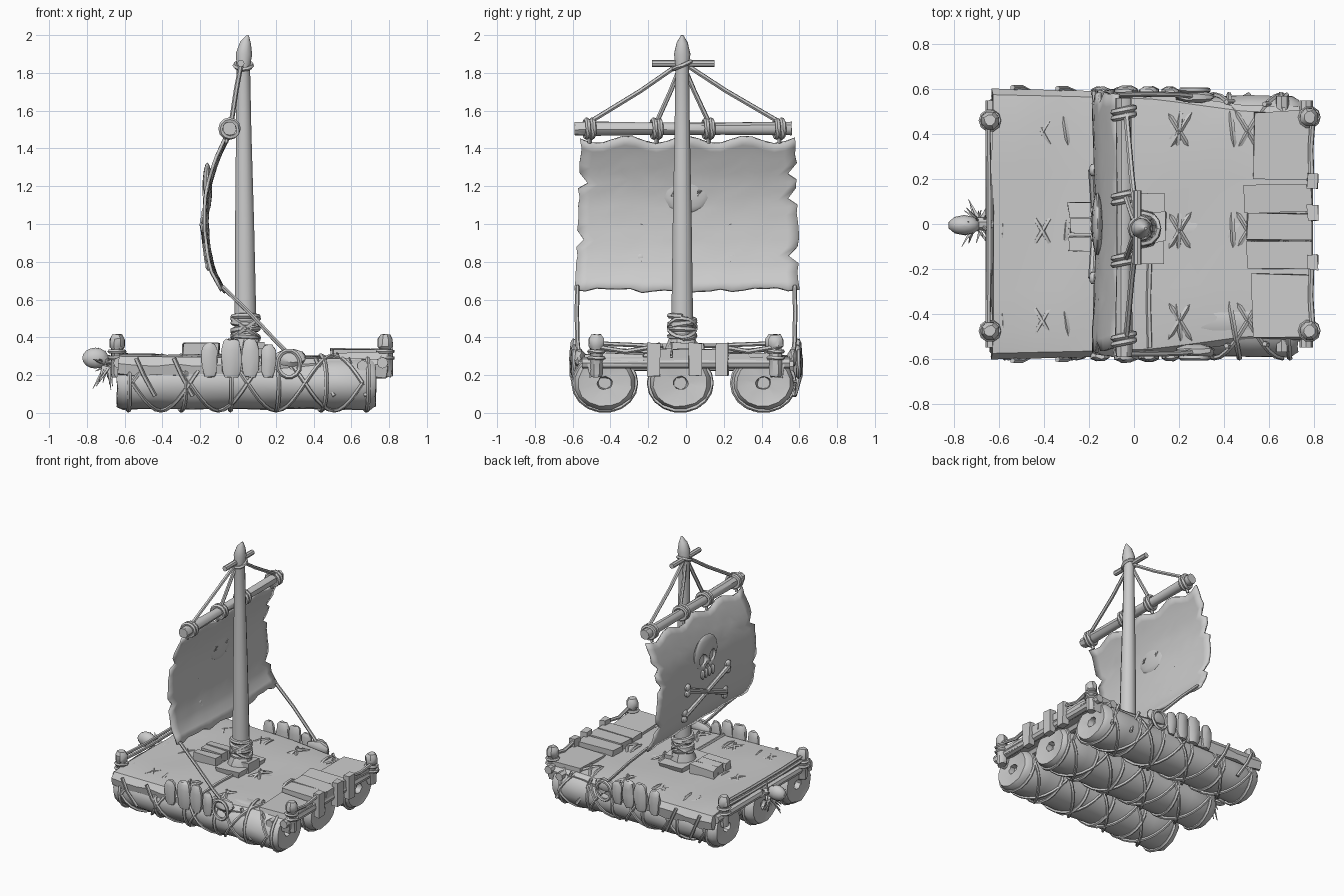
import bpy, math, random
from mathutils import Vector, Matrix

if "Cube" in bpy.data.objects:
    bpy.data.objects.remove(bpy.data.objects["Cube"])
random.seed(4)
J = lambda a: random.uniform(-a, a)


def make(name, verts, faces, angle=40):
    me = bpy.data.meshes.new(name)
    me.from_pydata([tuple(v) for v in verts], [], faces)
    me.validate()
    me.shade_smooth()
    me.set_sharp_from_angle(angle=math.radians(angle))
    ob = bpy.data.objects.new(name, me)
    bpy.context.collection.objects.link(ob)
    return ob


def skin(name, rings, closed=False, angle=40):
    """Bridge equal rings of points, with capped or joined ends."""
    n, m = len(rings[0]), len(rings)
    verts = [v for r in rings for v in r]
    faces = [(i % m * n + k, i % m * n + (k + 1) % n, (i + 1) % m * n + (k + 1) % n, (i + 1) % m * n + k)
             for i in range(m if closed else m - 1) for k in range(n)]
    if not closed:
        faces += [tuple(reversed(range(n))), tuple(range((m - 1) * n, m * n))]
    return make(name, verts, faces, angle)


def tube(name, pts, r, n=7, closed=False):
    """Rope or pole along a path; r is one radius or one per point."""
    pts = [Vector(p) for p in pts]
    m, u, rings = len(pts), None, []
    for i, p in enumerate(pts):
        a = pts[(i - 1) % m] if closed or i else p
        b = pts[(i + 1) % m] if closed or i < m - 1 else p
        t = (b - a).normalized()
        u = t.orthogonal() if u is None else u - t * u.dot(t)
        u.normalize()
        w, rr = t.cross(u), r[i] if isinstance(r, (list, tuple)) else r
        rings.append([p + (u * math.cos(q) + w * math.sin(q)) * rr
                      for q in (2 * math.pi * k / n for k in range(n))])
    return skin(name, rings, closed)


def lathe(name, base, axis, profile, n=12, s=(1, 1), jit=0.0):
    """Turned shape; profile is (distance, radius) along x, y or z."""
    order = {'x': (0, 1, 2), 'y': (1, 2, 0), 'z': (2, 0, 1)}[axis]
    rings = []
    for d, r in profile:
        ring = []
        for k in range(n):
            q, v = 2 * math.pi * (k + .5) / n, Vector(base)
            v[order[0]] += d + J(jit)
            v[order[1]] += r * s[0] * math.cos(q) + J(jit)
            v[order[2]] += r * s[1] * math.sin(q) + J(jit)
            ring.append(v)
        rings.append(ring)
    return skin(name, rings)


def ball(name, c, s, n=12):
    prof = [(-s[2] * math.cos(a), max(.02, math.sin(a))) for a in (math.pi * i / 8 for i in range(9))]
    return lathe(name, c, 'z', prof, n, (s[0], s[1]))


def box(name, lo, hi, jit=0.006):
    v = [Vector((x + J(jit), y + J(jit), z + J(jit))) for x, y in
         ((lo[0], lo[1]), (hi[0], lo[1]), (hi[0], hi[1]), (lo[0], hi[1])) for z in (lo[2], hi[2])]
    return skin(name, [v[0::2], v[1::2]])


def lerp(table, t):
    for (a, u), (b, v) in zip(table, table[1:]):
        if t <= b:
            return u + (v - u) * max(0, t - a) / (b - a)
    return table[-1][1]


# floating logs with hollow hubs, and their lashings
LZ, LR = 0.158, 0.142
for y0, tag in ((-0.43, 'front'), (-0.03, 'middle'), (0.41, 'rear')):
    x0, L = -0.64, 1.37
    prof = [(.05, .03), (.01, .035), (.005, .1), (0, .125), (.03, LR)]
    prof += [(.03 + (L - .06) * i / 7, LR - .006 * (i % 2)) for i in range(1, 7)]
    prof += [(L - .03, LR), (L, .125), (L - .005, .1), (L - .01, .035), (L - .05, .03)]
    lathe(tag + '_log', (x0, y0, LZ), 'x', prof, 16, (1.15, 1), .004)
    for sgn in (-1, 1):
        for ph in (0, math.pi):
            pts = []
            for i in range(41):
                q = sgn * 4 * math.pi * i / 40 + ph
                pts.append((-.56 + 1.22 * i / 40, y0 + math.cos(q) * .166, LZ + math.sin(q) * .146))
            tube(tag + '_log_lashing', pts, .011, 5)
    for xr in (-.58, -.3, -.04, .2, .44, .68):
        tilt = J(.03)
        tube(tag + '_log_band', [(xr + tilt * math.cos(q), y0 + math.cos(q) * .166, LZ + math.sin(q) * .146)
             for q in (2 * math.pi * k / 18 for k in range(18))], .012, 5, True)

# cross beams under the deck
for xb in (-.5, -.1, .3, .66):
    tube('cross_beam', [(xb, -.57, .25), (xb, .57, .25)], .03, 7)

# draped cloth deck with hanging side skirts
half = [(-.63, .59), (-.2, .58), (.1, .57), (.5, .515), (.8, .51)]
rings = []
for i in range(15):
    x = -.63 + 1.42 * i / 14
    h, zt = lerp(half, x), lerp([(-.63, .31), (.2, .3), (.8, .295)], x)
    ring = [(-h, .195 + J(.015)), (-h - .012, .255 + J(.01)), (-h + .015, zt - .01)]
    ring += [(h * f, zt + J(.007)) for f in (-.8, -.5, -.2, .1, .4, .75)]
    ring += [(h - .015, zt - .01), (h + .012, .255 + J(.01)), (h, .195 + J(.015)),
             (h - .02, .2), (h - .05, .25), (-h + .05, .25), (-h + .02, .2)]
    rings.append([(x + J(.008), y, z) for y, z in ring])
skin('cloth_deck', rings, angle=28)

# loose planks, patches and a mast step on the deck
for k in range(3):
    box('stern_plank', (.5 + J(.01), -.2 + k * .127, .28), (.79, -.08 + k * .127, .335 + J(.008)))
box('stern_patch_front', (.53, -.51, .28), (.79, -.22, .315), .012)
box('stern_patch_rear', (.53, .2, .28), (.79, .5, .312), .012)
for k in range(3):
    box('deck_plank', (-.29 + J(.01), -.12 + k * .075, .29), (-.1, -.055 + k * .075, .36 + J(.012)))
box('mast_step', (-.06, -.17, .29), (.13, .13, .335), .01)
box('mast_wedge', (.08, -.08, .3), (.14, .05, .37), .008)
tube('deck_seam', [(.07, -.55, .3), (.065, -.35, .305), (.07, -.15, .305)], .012, 5)

# mast with pointed tip and rope wrap
MY = -.02
tube('mast', [(.04, MY, .28), (.04, MY, .45), (.035, MY, 1.0), (.03, MY, 1.5), (.028, MY, 1.84), (.032, MY, 1.9),
              (.04, MY, 1.96), (.052, MY, 2.0)], [.062, .06, .052, .042, .037, .045, .03, .006], 12)
wrap = []
for i in range(61):
    q = 2 * math.pi * i / 12
    wrap.append((.04 + math.cos(q) * .066, MY + math.sin(q) * .066, .39 + .024 * i / 12 + .012 * math.sin(q * .7)))
tube('mast_wrap', wrap, .015, 6)
for s in (-1, 1):
    tube('mast_wrap_cross', [(.04 + math.cos(q) * .07, MY + math.sin(q) * .07, .45 + s * .05 * math.cos(q))
         for q in (2 * math.pi * k / 14 for k in range(14))], .013, 5, True)
lathe('mast_foot', (.04, MY, .3), 'z', [(0, .095), (.05, .085), (.1, .066)], 9, jit=.006)

# crossbar and yard
tube('crossbar', [(.015, -.18, 1.85), (.015, .15, 1.85)], .019, 8)
tube('crossbar_knot', [(.028 + math.cos(q) * .045, MY + math.sin(q) * .045, 1.84 + .02 * math.sin(q))
     for q in (2 * math.pi * k / 12 for k in range(12))], .012, 5, True)
YX, YZ = -.045, 1.505
lathe('yard', (YX, 0, YZ), 'y', [(-.59, .036), (-.5, .039), (-.2, .035), (.2, .033), (.56, .037)], 9, jit=.002)

# rope knots on the yard and stays to the mast head
for y in (-.51, -.155, .12, .495):
    for dy in (-.016, .012):
        tube('yard_knot', [(YX + math.cos(q) * .045, y + dy + .01 * math.cos(q), YZ + math.sin(q) * .045)
             for q in (2 * math.pi * k / 12 for k in range(12))], .015, 6, True)
    tube('mast_stay', [(.015, MY + y * .05, 1.84), (-.01, MY + (y - MY) * .45, 1.705),
                       (-.035, y, 1.54)], .013, 6)
    tube('sail_tie', [(YX, y, 1.49), (YX - .02, y, 1.43)], .012, 5)

# billowing torn sail
bow = [(.64, -.075), (.75, -.135), (.87, -.16), (1.0, -.172), (1.12, -.17), (1.25, -.145), (1.36, -.105), (1.47, -.055)]
NU, NV, verts = 20, 18, []
for j in range(NV + 1):
    v = j / NV
    left = -.585 + .03 * v + J(.007) + (.04 if j in (6, 13) else 0)
    right = .598 - .02 * v + J(.007) - (.045 if j in (4, 11, 14) else 0)
    for i in range(NU + 1):
        y = left + (right - left) * i / NU
        bot = .645 + .02 * abs(y) + (J(.012) if j == 0 else 0)
        top = 1.445 + .02 * math.cos(y * 20)
        z = bot + (top - bot) * v
        verts.append((lerp(bow, z) + .008 * math.cos(y * 5) + J(.002), y, z))
W = NU + 1
sail = make('sail', verts, [(j * W + i, j * W + i + 1, j * W + W + i + 1, j * W + W + i)
                            for j in range(NV) for i in range(NU)], 50)
mod = sail.modifiers.new('thickness', 'SOLIDIFY')
mod.thickness, mod.offset = .016, 0

# raised skull and crossed bones on the outer face of the sail
SX = lambda z: lerp(bow, z) - .006
skull = ball('skull', (SX(1.19), 0, 1.19), (.026, .14, .135), 20)
for y, z, r in ((-.055, 1.16, .042), (.055, 1.16, .042), (0, 1.095, .02)):
    cut = ball('skull_cutter', (SX(z) - .02, y, z), (.05, r, r))
    cut.hide_render = True
    cut.hide_set(True)
    b = skull.modifiers.new('socket', 'BOOLEAN')
    b.object, b.operation = cut, 'DIFFERENCE'
for k in range(4):
    y = -.06 + k * .04
    ball('tooth', (SX(1.05) - .004, y, 1.05), (.014, .019, .035), 8)
for s in (-1, 1):
    pts = [(SX(.9 + f * .1) - .004, s * f * .24, .9 + f * .1) for f in (-1, -.5, 0, .5, 1)]
    tube('crossed_bone', pts, [.022, .018, .017, .018, .022], 8)
    for p in (pts[0], pts[-1]):
        for d in (-.022, .022):
            ball('bone_knob', (p[0], p[1], p[2] + d), (.018, .03, .026), 8)

# per side: sheet rope, cleat and row of hanging fenders
for s in (-1, 1):
    tube('sheet_rope', [(-.085, s * .575, .67), (.06, s * .578, .53), (.2, s * .575, .38), (.3, s * .565, .28)], .012, 6)
    lathe('rope_cleat', (.19, s * .565, .29), 'x', [(0, .02), (.04, .035), (.1, .042), (.15, .03), (.165, .01)], 8, (.75, 1.2), .004)
    tube('cleat_loop', [(.27 + .06 * math.cos(q), s * .595, .26 + .07 * math.sin(q))
         for q in (2 * math.pi * k / 14 for k in range(14))], .012, 5, True)
    for x, w, zt in ((-.15, .045, .37), (-.035, .058, .39), (.065, .05, .39), (.16, .042, .36)):
        lathe('side_fender', (x, s * .588, .19), 'z', [(0, w * .6), (.03, w * .85), (.09, w), (.14, w * .95),
              (zt - .205, w * .8), (zt - .19, w * .5)], 8, (1, .52), .004)
    # torn cloth folds and slanting ties on the skirt
    for x in (-.5, -.3, .45, .62):
        y = s * (lerp(half, x) + .02)
        tube('skirt_tie', [(x - .04, y, .29), (x, y, .2), (x + .06, s * .575, .09)], .012, 5)

# end posts with lashed heads
for x, ys in ((-.64, (-.475, .46)), (.78, (-.475, .475))):
    for y in ys:
        lathe('corner_post', (x, y, .19), 'z', [(0, .03), (.02, .036), (.15, .034), (.16, .042), (.2, .042), (.225, .026)], 8, jit=.003)
        for z in (.29, .325):
            tube('post_lashing', [(x + math.cos(q) * .04, y + math.sin(q) * .04, z)
                 for q in (2 * math.pi * k / 10 for k in range(10))], .011, 5, True)
for y in (-.17, .05, .19):
    box('stern_peg', (.77, y - .033, .195), (.818, y + .033, .37), .004)

# rope and pole rails across both ends
for z in (.335, .368):
    tube('bow_rail', [(-.65, -.48, z), (-.645, -.2, z - .012), (-.645, .15, z - .012), (-.65, .46, z)], .012, 6)
tube('stern_rail_front', [(.795, -.475, .35), (.785, -.32, .325), (.79, -.17, .35)], .013, 6)
tube('stern_rail_rear', [(.795, .475, .35), (.785, .33, .325), (.79, .19, .35)], .013, 6)
for x in (-.63, .765):
    tube('end_beam', [(x, -.55, .265), (x, .55, .265)], .03, 8)

# straw-tufted bow ornament
ball('bow_ornament', (-.755, -.005, .29), (.073, .045, .055), 10)
tube('bow_ornament_stem', [(-.62, 0, .27), (-.75, 0, .285)], .03, 7)
for k in range(30):
    q = 2 * math.pi * k / 30
    reach = random.uniform(.06, .11)
    tip = (-.7 + J(.07), math.cos(q) * reach, .25 + math.sin(q) * reach * 1.1 - .015)
    tube('straw', [(-.69 + J(.02), 0, .26), tip], [.014, .002], 4)
